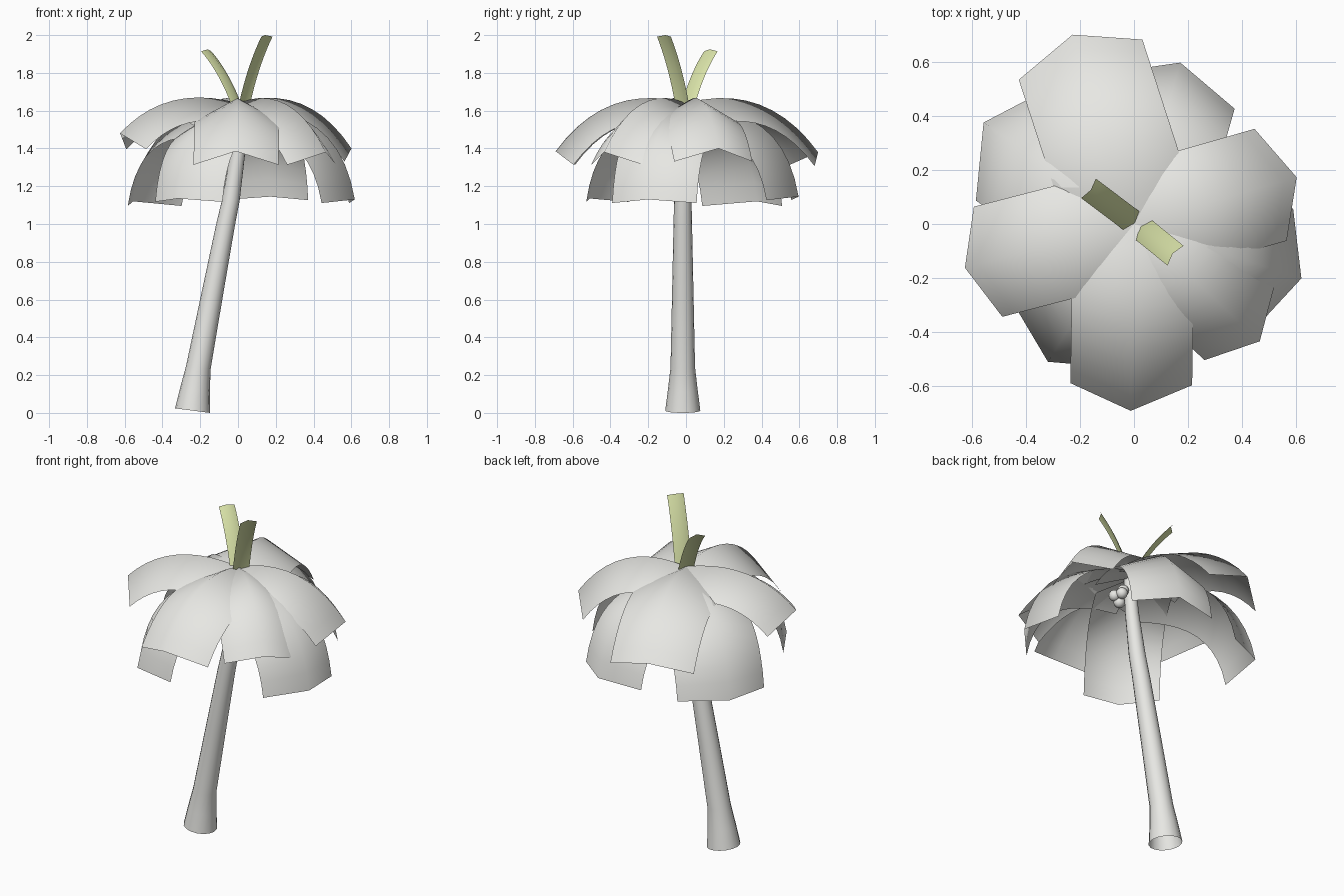
import bpy, math
from mathutils import Vector, Matrix

cube = bpy.data.objects.get("Cube")
if cube:
    bpy.data.objects.remove(cube)


def material(name, color):
    m = bpy.data.materials.new(name)
    m.use_nodes = True
    m.diffuse_color = (*color, 1)
    m.node_tree.nodes["Principled BSDF"].inputs["Base Color"].default_value = (*color, 1)
    return m


GREY = material("pale grey", (0.8, 0.8, 0.77))
GREEN = material("soft green", (0.69, 0.76, 0.39))


def make(name, verts, faces, mat):
    me = bpy.data.meshes.new(name)
    me.from_pydata(verts, [], faces)
    me.materials.append(mat)
    ob = bpy.data.objects.new(name, me)
    bpy.context.collection.objects.link(ob)
    for p in me.polygons:
        p.use_smooth = True
    return ob


# A curved strip folded along its ridge, running outward at an angle
def frond(name, angle, start, bend, tip, half, fold, mat, origin=(0, 0, 0), steps=10):
    a, b, c = Vector(start), Vector(bend), Vector(tip)
    turn = Matrix.Translation(origin) @ Matrix.Rotation(math.radians(angle), 4, 'Z')
    verts, faces = [], []
    for i in range(steps + 1):
        t = i / steps
        p = a * (1 - t) ** 2 + b * 2 * t * (1 - t) + c * t * t
        d = ((b - a) * (1 - t) + (c - b) * t).normalized()
        edge = p + Vector((d.y, -d.x)) * fold
        for r, side in ((edge, -half), (p, 0), (edge, half)):
            verts.append(turn @ Vector((r.x, side, r.y)))
        if i:
            k = 3 * i
            faces += [(k - 3 + j, k + j, k + j + 1, k - 2 + j) for j in (0, 1)]
    return make(name, verts, faces, mat)


# Upper fronds: angle, reach, tip height, half width
upper = [(-91, 0.69, 1.385, 0.225), (-43, 0.635, 1.38, 0.19), (16, 0.625, 1.40, 0.215),
         (108, 0.735, 1.38, 0.24), (194.5, 0.645, 1.48, 0.21)]
for n, (ang, reach, z, half) in enumerate(upper):
    frond(f"upper_frond_{n + 1}", ang, (0, 1.64), (0.61 * reach, 1.755 + 0.1 * (1.38 - z)),
          (reach, z), half, 0.122, GREY)

# Lower, steeper fronds: angle, reach, tip height, half width, fold depth
lower = [(-18, 0.65, 1.13, 0.235, 0.11), (74, 0.62, 1.145, 0.24, 0.11),
         (146, 0.67, 1.12, 0.255, 0.14), (-122, 0.6, 1.135, 0.21, 0.11)]
for n, (ang, reach, z, half, fold) in enumerate(lower):
    frond(f"lower_frond_{n + 1}", ang, (0, 1.6), (0.86 * reach, 1.65),
          (reach, z), half, fold, GREY)

# Young shoots on top
frond("short_shoot", 143, (0, 1.59), (0.09, 1.8), (0.225, 1.925), 0.045, 0.015, GREEN,
      (0.02, -0.01, 0))
frond("tall_shoot", -39, (0, 1.6), (0.06, 1.83), (0.165, 2.0), 0.047, 0.015, GREEN,
      (0.015, -0.005, 0))

# Leaning trunk, open at the base: centre x, height, radius of each ring
rings = [(-0.24, 0.012, 0.093), (-0.228, 0.12, 0.079), (-0.21, 0.24, 0.065),
         (-0.138, 0.62, 0.057), (-0.065, 1.0, 0.049), (-0.037, 1.13, 0.046),
         (0.0, 1.38, 0.038), (0.02, 1.62, 0.03)]
SIDES = 16
verts, faces = [], []
for i, (x, z, r) in enumerate(rings):
    for s in range(SIDES):
        a = math.tau * s / SIDES
        verts.append((x + r * math.cos(a), -0.017 + r * math.sin(a), z - 0.13 * r * math.cos(a)))
        if i:
            k, m = (i - 1) * SIDES, (s + 1) % SIDES
            faces.append((k + s, k + m, k + SIDES + m, k + SIDES + s))
make("trunk", verts, faces, GREY)

# Nuts hanging beside the trunk
for n, pos in enumerate([(0.07, -0.01, 1.495), (0.115, -0.03, 1.455),
                         (0.08, -0.03, 1.425), (0.095, 0.01, 1.46)]):
    bpy.ops.mesh.primitive_uv_sphere_add(segments=16, ring_count=8, radius=0.032, location=pos)
    nut = bpy.context.object
    nut.name = f"nut_{n + 1}"
    nut.data.materials.append(GREY)
    bpy.ops.object.shade_smooth()
